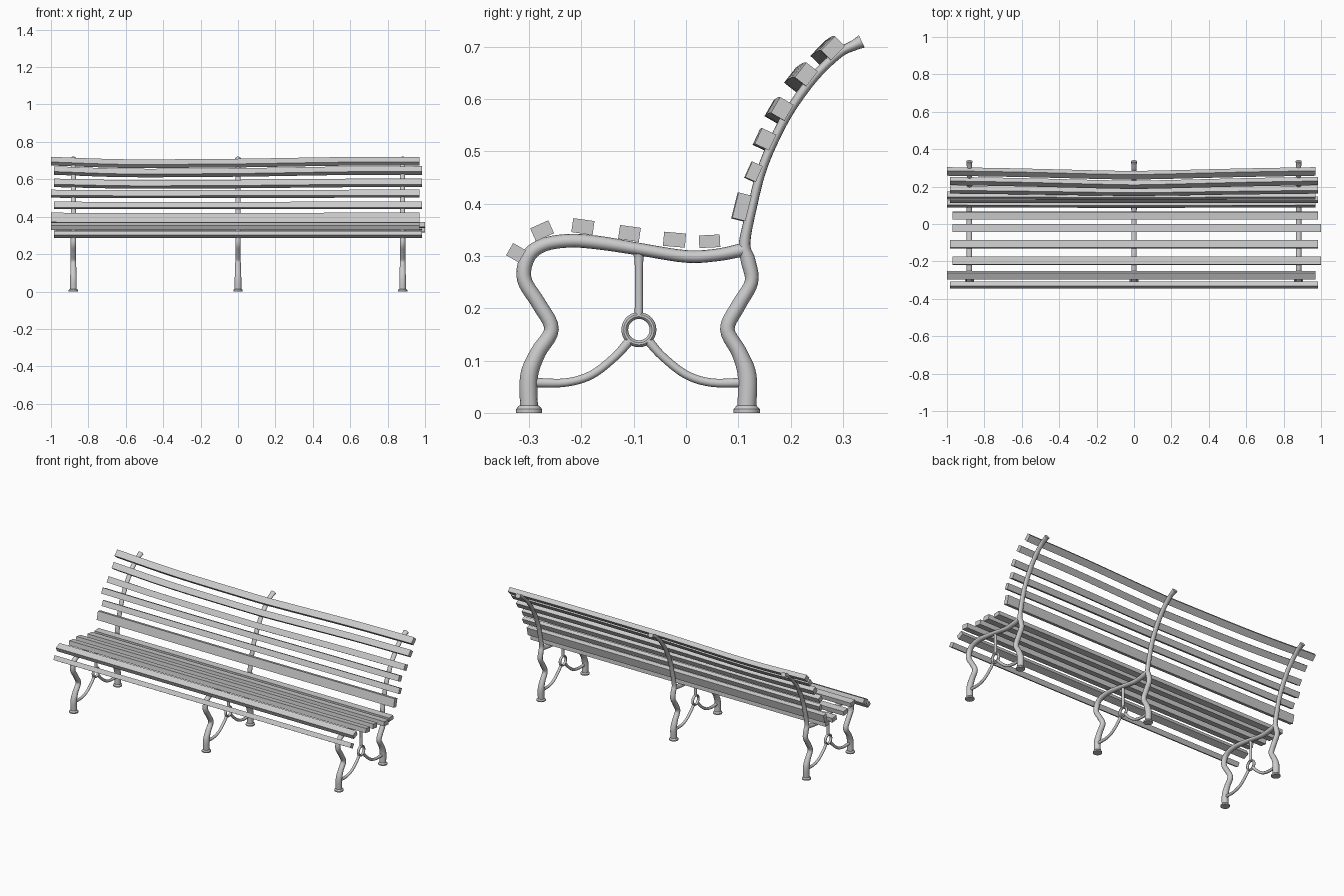
import bpy, bmesh, math
from mathutils import Vector

FRAME_X = (-0.88, 0.0, 0.88)


def spline(pts, steps=5):
    """Catmull-Rom interpolation of equal-length tuples."""
    P = [Vector(p) for p in pts]
    P = [P[0] * 2 - P[1]] + P + [P[-1] * 2 - P[-2]]
    out = []
    for i in range(1, len(P) - 2):
        a, b, c, d = P[i - 1:i + 3]
        for s in range(steps):
            t = s / steps
            out.append(0.5 * (2 * b + (c - a) * t + (2 * a - 5 * b + 4 * c - d) * t * t
                              + (3 * b - a - 3 * c + d) * t ** 3))
    return out + [P[-2]]


def finish(name, bm, xs=(0.0,), smooth=True):
    bmesh.ops.recalc_face_normals(bm, faces=bm.faces)
    mesh = bpy.data.meshes.new(name)
    bm.to_mesh(mesh)
    bm.free()
    for i, x in enumerate(xs):
        ob = bpy.data.objects.new(name, mesh)
        ob.location.x = x
        bpy.context.collection.objects.link(ob)
        if smooth and i == 0:
            bpy.ops.object.select_all(action='DESELECT')
            ob.select_set(True)
            bpy.context.view_layer.objects.active = ob
            bpy.ops.object.shade_smooth_by_angle(angle=math.radians(40))


def loft(bm, rings, closed=False):
    """Skin a list of point rings, capping the ends unless closed."""
    R = [[bm.verts.new(p) for p in ring] for ring in rings]
    n = len(R[0])
    for i in range(len(R) if closed else len(R) - 1):
        a, b = R[i], R[(i + 1) % len(R)]
        for k in range(n):
            bm.faces.new((a[k], a[(k + 1) % n], b[(k + 1) % n], b[k]))
    if not closed:
        bm.faces.new(R[0])
        bm.faces.new(R[-1])


def tube(name, pts, closed=False, steps=5, sides=14):
    """Tube in the y-z plane; points are (y, z, in-plane radius, x radius)."""
    path = pts if closed else spline(pts, steps)
    path = [Vector(p) for p in path]
    rings, n = [], len(path)
    for i, p in enumerate(path):
        q0 = path[(i - 1) % n] if closed else path[max(i - 1, 0)]
        q1 = path[(i + 1) % n] if closed else path[min(i + 1, n - 1)]
        t = Vector((q1[0] - q0[0], q1[1] - q0[1])).normalized()
        ring = []
        for k in range(sides):
            a = 2 * math.pi * k / sides
            r = math.cos(a) * p[2]
            ring.append((math.sin(a) * p[3], p[0] - t.y * r, p[1] + t.x * r))
        rings.append(ring)
    bm = bmesh.new()
    loft(bm, rings, closed)
    finish(name, bm, FRAME_X)


# Front leg running into the seat rail
tube("front_leg_and_seat_rail", [
    (-0.300, 0.005, .017, .018), (-0.300, 0.070, .017, .018), (-0.283, 0.115, .015, .016),
    (-0.257, 0.160, .014, .015), (-0.281, 0.208, .014, .015), (-0.309, 0.255, .014, .015),
    (-0.302, 0.298, .014, .015), (-0.272, 0.321, .013, .015), (-0.222, 0.329, .013, .015),
    (-0.165, 0.325, .013, .015), (-0.090, 0.313, .012, .015), (0.000, 0.299, .012, .015),
    (0.060, 0.302, .012, .015), (0.110, 0.312, .013, .014)])

# Back leg running up into the back post
tube("back_leg_and_post", [
    (0.116, 0.005, .018, .018), (0.117, 0.070, .018, .018), (0.102, 0.115, .015, .016),
    (0.079, 0.160, .014, .015), (0.100, 0.205, .014, .015), (0.125, 0.250, .013, .015),
    (0.119, 0.290, .014, .015), (0.112, 0.325, .011, .014), (0.128, 0.400, .009, .014),
    (0.145, 0.465, .009, .014), (0.170, 0.525, .009, .014), (0.201, 0.582, .009, .014),
    (0.246, 0.643, .009, .014), (0.292, 0.687, .009, .014), (0.320, 0.702, .010, .015),
    (0.336, 0.710, .013, .016)])

# Flared feet
for name, y in (("front_foot", -0.30), ("back_foot", 0.116)):
    bm = bmesh.new()
    loft(bm, [[(r * math.cos(k * math.pi / 10), y + r * math.sin(k * math.pi / 10), z)
               for k in range(20)] for r, z in ((.025, 0), (.025, .007), (.019, .014))])
    finish(name, bm, FRAME_X)

# Brace: ring, strut to the seat rail, and arms to the legs
tube("brace_ring", [(-0.09 + .027 * math.cos(a), 0.159 + .027 * math.sin(a), .0065, .008)
                    for a in (2 * math.pi * i / 28 for i in range(28))], closed=True, sides=10)
tube("brace_strut", [(-0.09, 0.187, .008, .008), (-0.09, 0.285, .008, .008),
                     (-0.09, 0.308, .013, .010)], sides=10)
tube("front_brace_arm", [(-0.108, 0.138, .009, .008), (-0.135, 0.108, .008, .008),
                         (-0.180, 0.073, .008, .008), (-0.230, 0.058, .008, .008),
                         (-0.292, 0.058, .009, .008)], sides=10)
tube("back_brace_arm", [(-0.072, 0.138, .009, .008), (-0.045, 0.108, .008, .008),
                        (0.000, 0.073, .008, .008), (0.048, 0.058, .008, .008),
                        (0.108, 0.058, .009, .008)], sides=10)

# Slats: y, z, width, thickness, angle, x start, x end, amount of bow
SEAT = [(-.325, .306, .028, .027, -30, -.985, .985, 0), (-.275, .348, .038, .027, 24, -1, .97, 0),
        (-.197, .356, .041, .027, -8, -.97, 1, 0), (-.108, .343, .040, .027, -8, -.985, .985, 0),
        (-.022, .331, .042, .027, -5, -.97, 1, 0), (.045, .328, .040, .024, 3, -.97, .985, 0)]
BACK = [(.107, .394, .050, .026, 76, -1, .97, .1), (.130, .461, .033, .022, 66, -.985, .985, .1),
        (.152, .523, .033, .030, 65, -1, .97, .2), (.184, .581, .035, .030, 60, -.985, .985, .6),
        (.230, .647, .036, .028, 52, -.985, .985, 1), (.281, .697, .038, .027, 46, -1, .97, 1)]
# Bow profile along the length: x, y offset, z offset
BOW = [(-1, 0, 0), (-.6, -.007, -.013), (-.1, -.019, -.011), (.1, -.019, -.009),
       (.6, -.007, -.001), (1, 0, 0)]

for label, slats in (("seat_slat", SEAT), ("back_slat", BACK)):
    for y, z, w, t, ang, x0, x1, bow in slats:
        c, s = math.cos(math.radians(ang)), math.sin(math.radians(ang))
        path = spline(BOW, 4) if bow else [Vector(BOW[0]), Vector(BOW[-1])]
        rings = []
        for px, dy, dz in path:
            x = x0 + (px + 1) / 2 * (x1 - x0)
            rings.append([(x, y + dy * bow + u * w * c - v * t * s, z + dz * bow + u * w * s + v * t * c)
                          for u, v in ((-.5, -.5), (.5, -.5), (.5, .5), (-.5, .5))])
        bm = bmesh.new()
        loft(bm, rings)
        finish(label, bm, smooth=False)
